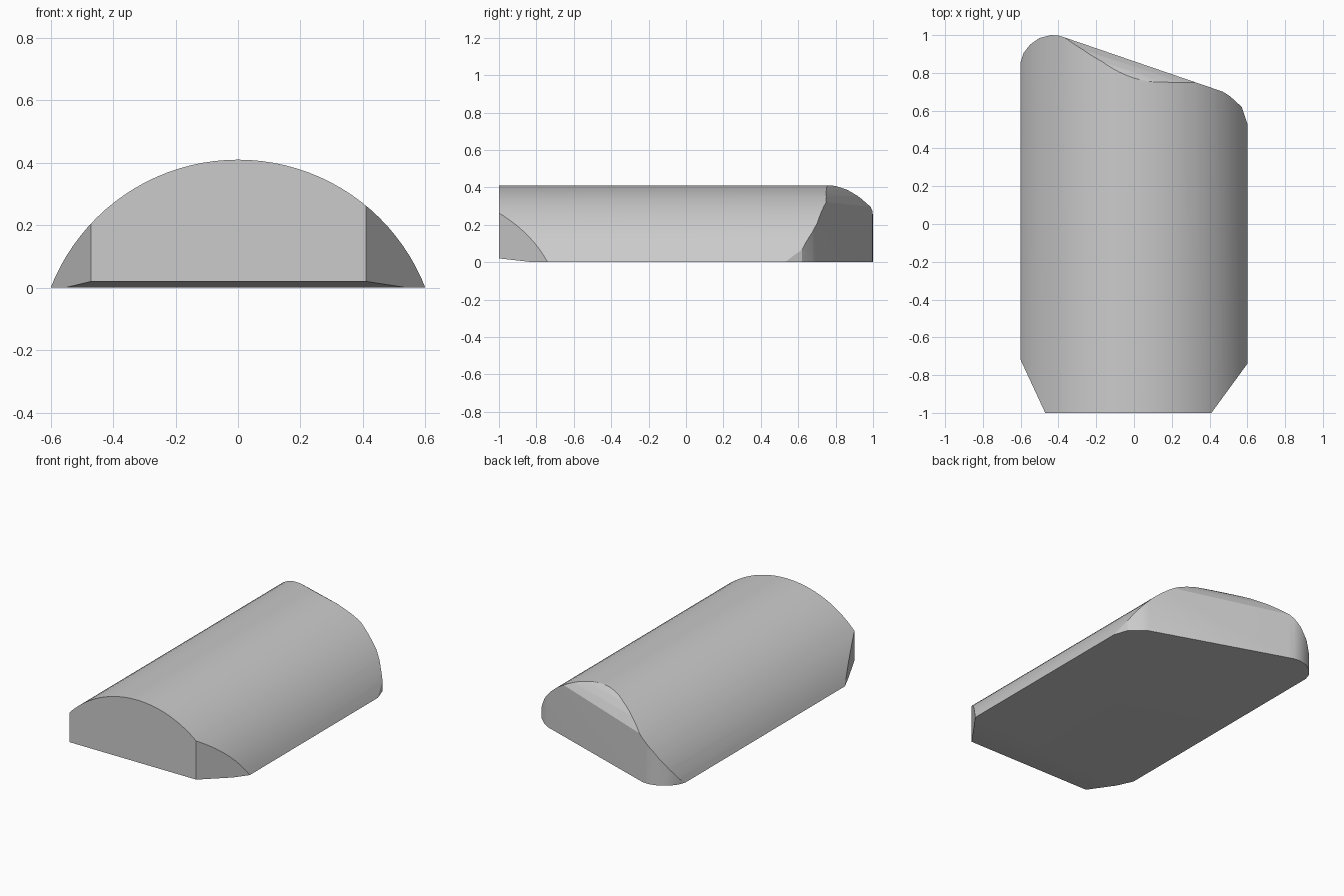
import bpy, bmesh, math
from mathutils import Vector

if "Cube" in bpy.data.objects:
    bpy.data.objects.remove(bpy.data.objects["Cube"])

R, CZ = 0.644, -0.234          # arc radius and centre height of the section
SEGS = 40

bm = bmesh.new()

# Domed bar: circular-segment section along y
half = math.asin(0.6 / R)
section = []
for i in range(SEGS + 1):
    a = half * (2 * i / SEGS - 1)
    section.append((R * math.sin(a), max(0.0, R * math.cos(a) + CZ)))
end = bm.faces.new([bm.verts.new((x, -1, z)) for x, z in section])
ext = bmesh.ops.extrude_face_region(bm, geom=[end])
bmesh.ops.translate(bm, vec=(0, 2, 0),
                    verts=[g for g in ext['geom'] if isinstance(g, bmesh.types.BMVert)])
if all(end.is_valid and e.is_boundary is False and len(e.link_faces) < 2 for e in end.edges):
    bm.faces.new(list(end.verts))
bmesh.ops.recalc_face_normals(bm, faces=bm.faces[:])


def cut(point, normal):
    """Slice off everything on the normal side and cap the opening."""
    bmesh.ops.bisect_plane(bm, geom=bm.verts[:] + bm.edges[:] + bm.faces[:], dist=1e-5,
                           plane_co=point, plane_no=normal, clear_outer=True)
    rim = [e for e in bm.edges if e.is_boundary]
    if rim:
        bmesh.ops.holes_fill(bm, edges=rim, sides=0)


def cut_path(path):
    """Vertical cuts along a counter-clockwise plan outline."""
    for (x0, y0), (x1, y1) in zip(path, path[1:]):
        cut((x0, y0, 0), Vector((y1 - y0, x0 - x1, 0)).normalized())


# Front corner chamfers
cut_path([(-0.6, -0.72), (-0.47, -1)])
cut_path([(0.41, -1), (0.6, -0.74)])

# Slanted back end with rounded corners
cut_path([(0.6, 0.53), (0.57, 0.62), (0.51, 0.675), (0.44, 0.72), (0.36, 0.755),
          (-0.36, 0.985), (-0.395, 0.997), (-0.44, 1.0), (-0.5, 0.985),
          (-0.55, 0.95), (-0.585, 0.905), (-0.6, 0.86)])

# Rounded-over top edge of the back face: (inset, height) steps
back = Vector((0.23, 0.72, 0)).normalized()
base = Vector((0.36, 0.755, 0))
roll = [(0, 0.295), (0.033, 0.352), (0.062, 0.388), (0.09, 0.408)]
for (s0, z0), (s1, z1) in zip(roll, roll[1:]):
    n = back * (z1 - z0) + Vector((0, 0, s1 - s0))
    cut(base - back * s0 + Vector((0, 0, z0)), n.normalized())

# Shallow lift under the front edge
cut((0, -0.82, 0), Vector((0, -0.02, -0.18)).normalized())

bmesh.ops.recalc_face_normals(bm, faces=bm.faces[:])
mesh = bpy.data.meshes.new("domed_block")
bm.to_mesh(mesh)
bm.free()
obj = bpy.data.objects.new("domed_block", mesh)
bpy.context.collection.objects.link(obj)
bpy.context.view_layer.objects.active = obj
obj.select_set(True)
bpy.ops.object.shade_smooth_by_angle(angle=math.radians(25))
